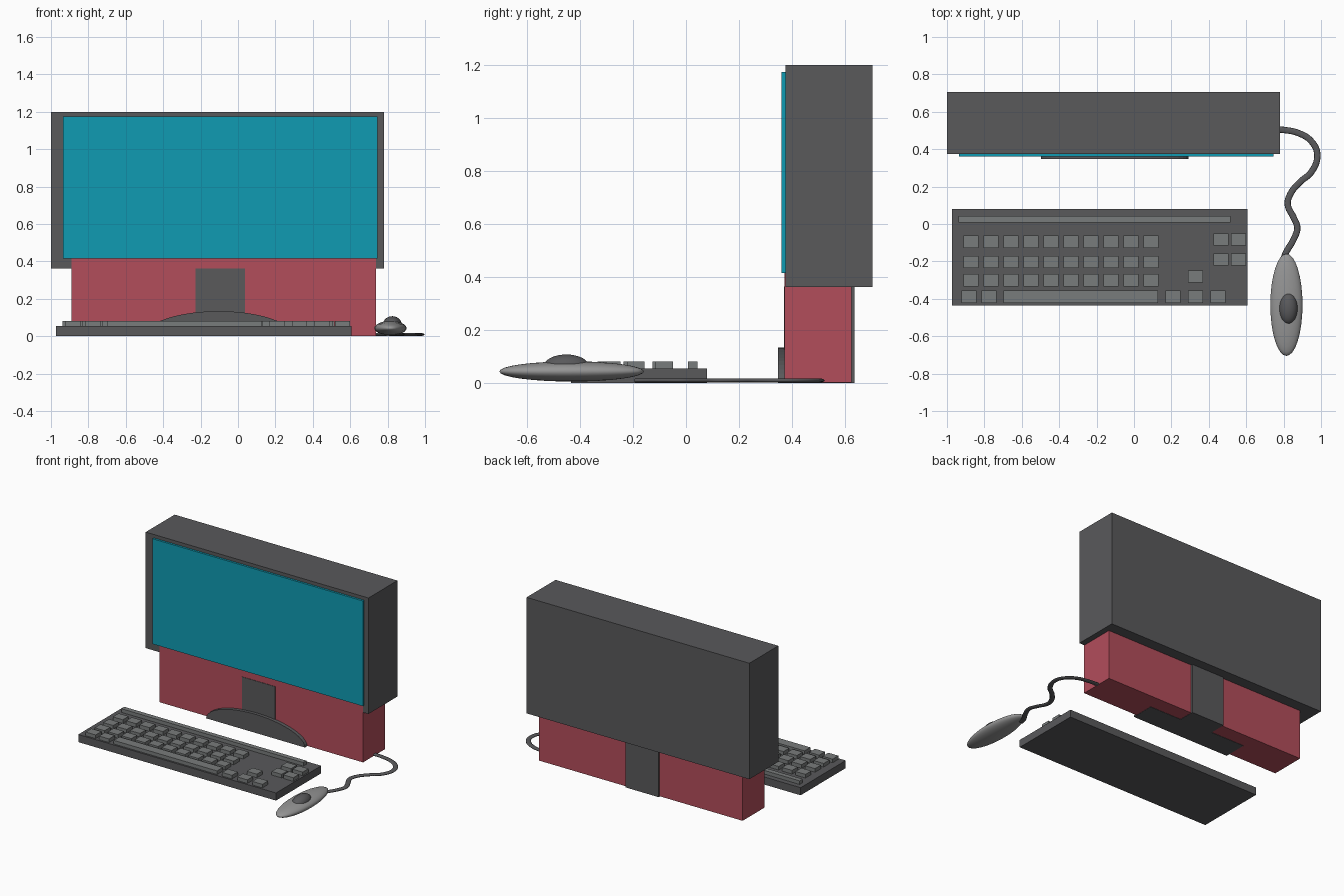
import bpy, bmesh, math
from mathutils import Vector

if "Cube" in bpy.data.objects:
    bpy.data.objects.remove(bpy.data.objects["Cube"])


def material(name, rgb):
    m = bpy.data.materials.new(name)
    m.diffuse_color = (*rgb, 1)
    m.use_nodes = True
    m.node_tree.nodes["Principled BSDF"].inputs["Base Color"].default_value = m.diffuse_color
    return m


DARK = material("dark_grey", (0.10, 0.10, 0.105))
KEY = material("key_grey", (0.19, 0.20, 0.20))
LIGHT = material("light_grey", (0.30, 0.30, 0.30))
TEAL = material("teal", (0.005, 0.33, 0.45))
RED = material("red", (0.45, 0.075, 0.105))


def finish(bm, name, mat):
    me = bpy.data.meshes.new(name)
    bm.to_mesh(me)
    bm.free()
    me.materials.append(mat)
    ob = bpy.data.objects.new(name, me)
    bpy.context.collection.objects.link(ob)
    return ob


def add_box(bm, x, y, z):
    lo, hi = Vector((x[0], y[0], z[0])), Vector((x[1], y[1], z[1]))
    vs = bmesh.ops.create_cube(bm, size=1)["verts"]
    bmesh.ops.scale(bm, vec=hi - lo, verts=vs)
    bmesh.ops.translate(bm, vec=(lo + hi) / 2, verts=vs)


def box(name, x, y, z, mat):
    bm = bmesh.new()
    add_box(bm, x, y, z)
    return finish(bm, name, mat)


def ellipsoid(name, centre, radii, mat):
    bm = bmesh.new()
    vs = bmesh.ops.create_uvsphere(bm, u_segments=32, v_segments=16, radius=1)["verts"]
    bmesh.ops.scale(bm, vec=radii, verts=vs)
    bmesh.ops.translate(bm, vec=centre, verts=vs)
    for f in bm.faces:
        f.smooth = True
    return finish(bm, name, mat)


# Monitor and its base
box("monitor_body", (-1, 0.78), (0.375, 0.705), (0.362, 1.2), DARK)
box("screen", (-0.935, 0.745), (0.36, 0.376), (0.415, 1.175), TEAL)
box("base_block", (-0.89, 0.738), (0.373, 0.625), (0.002, 0.43), RED)
box("stand_neck", (-0.227, 0.037), (0.37, 0.637), (0, 0.363), DARK)

# Half-elliptical stand foot
bm = bmesh.new()
N = 24
arc = [bm.verts.new((-0.103 + 0.395 * math.cos(math.pi * i / N), 0.347,
                     0.134 * math.sin(math.pi * i / N))) for i in range(N + 1)]
face = bm.faces.new(arc)
ext = bmesh.ops.extrude_face_region(bm, geom=[face])
bmesh.ops.translate(bm, vec=(0, 0.17, 0),
                    verts=[g for g in ext["geom"] if isinstance(g, bmesh.types.BMVert)])
bmesh.ops.recalc_face_normals(bm, faces=bm.faces)
finish(bm, "stand_foot", DARK)

# Keyboard tray and keys
box("keyboard_tray", (-0.972, 0.608), (-0.435, 0.08), (0, 0.055), DARK)
bm = bmesh.new()


def key(x, y, w=0.08, d=0.066):
    add_box(bm, (x, x + w), (y, y + d), (0.05, 0.081))


for y in (-0.127, -0.236, -0.334):
    for i in range(10):
        key(-0.912 + 0.107 * i, y)
for x in (-0.922, -0.815, 0.168, 0.29, 0.41):
    key(x, -0.422)
for x in (0.425, 0.518):
    for y in (-0.116, -0.223):
        key(x, y)
key(0.29, -0.314)
key(-0.698, -0.422, 0.826)
key(-0.938, 0.008, 1.454, 0.035)
finish(bm, "keys", KEY)

# Mouse
ellipsoid("mouse_body", (0.815, -0.432, 0.043), (0.086, 0.273, 0.038), LIGHT)
ellipsoid("mouse_ball", (0.825, -0.452, 0.063), (0.05, 0.085, 0.044), DARK)

# Flattened mouse cable
path = [(0.73, 0.507), (0.80, 0.503), (0.885, 0.484), (0.95, 0.44), (0.98, 0.372), (0.95, 0.28),
        (0.885, 0.222), (0.835, 0.158), (0.822, 0.104), (0.853, 0.035), (0.873, -0.02),
        (0.853, -0.083), (0.81, -0.158), (0.80, -0.19)]
cu = bpy.data.curves.new("mouse_cable", "CURVE")
cu.dimensions = "3D"
cu.bevel_depth = 0.017
cu.bevel_resolution = 3
cu.resolution_u = 6
cu.use_fill_caps = True
sp = cu.splines.new("BEZIER")
sp.bezier_points.add(len(path) - 1)
for p, (x, y) in zip(sp.bezier_points, path):
    p.co = (x, y, 0)
    p.handle_left_type = p.handle_right_type = "AUTO"
cu.materials.append(DARK)
cable = bpy.data.objects.new("mouse_cable", cu)
bpy.context.collection.objects.link(cable)
cable.scale.z = 0.45
cable.location.z = 0.009
